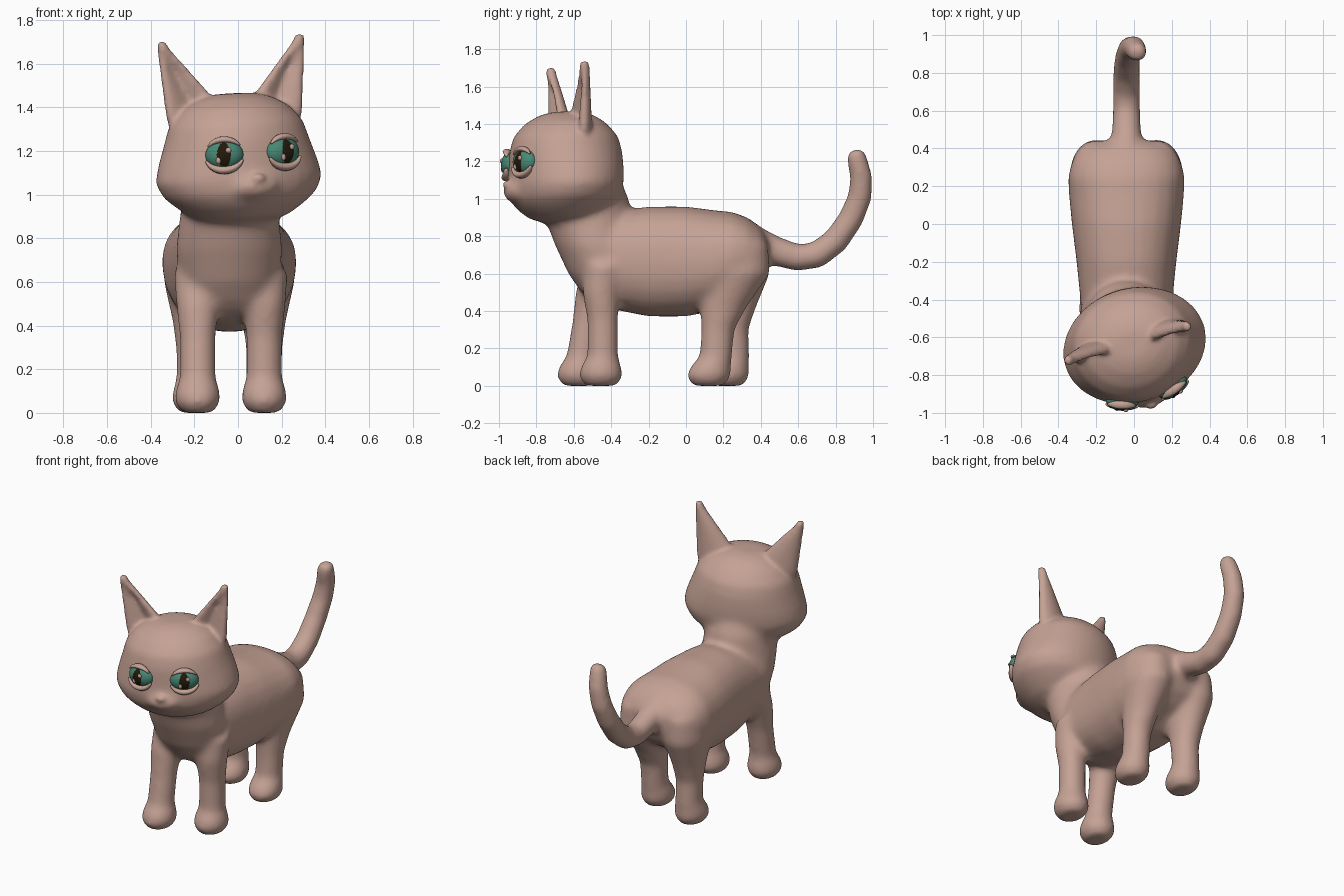
import bpy, bmesh, math
from mathutils import Matrix, Vector

if "Cube" in bpy.data.objects:
    bpy.data.objects.remove(bpy.data.objects["Cube"])


def material(name, col):
    m = bpy.data.materials.new(name)
    m.diffuse_color = (*col, 1)
    m.use_nodes = True
    m.node_tree.nodes["Principled BSDF"].inputs["Base Color"].default_value = m.diffuse_color
    return m


SKIN = material("dusty_pink_skin", (0.56, 0.36, 0.30))
GREEN = material("eye_green", (0.065, 0.25, 0.18))
DARK = material("pupil_brown", (0.017, 0.010, 0.004))

CX = -0.04  # body centre line
# Head frame: turned to one side and slightly rolled
HEAD = (Matrix.Translation((0.005, -0.645, 1.05)) @ Matrix.Rotation(math.radians(16), 4, 'Z')
        @ Matrix.Rotation(math.radians(-3), 4, 'Y') @ Matrix.Translation((0, 0, -1.05)))


def ring(c, u, v, n=24, p=1.0):
    """Closed (super)ellipse around c with half axes u and v."""
    f = lambda a: math.copysign(abs(a) ** p, a)
    return [Vector(c) + Vector(u) * f(math.cos(2 * math.pi * i / n))
            + Vector(v) * f(math.sin(2 * math.pi * i / n)) for i in range(n)]


def loft(bm, rings, mat=Matrix()):
    rows = [[bm.verts.new(mat @ p) for p in r] for r in rings]
    n = len(rows[0])
    for a, b in zip(rows, rows[1:]):
        for i in range(n):
            bm.faces.new((a[i], a[(i + 1) % n], b[(i + 1) % n], b[i]))
    bm.faces.new(rows[0])
    bm.faces.new(rows[-1])


def ball(bm, c, size, mat=Matrix()):
    m = mat @ Matrix.Translation(c) @ Matrix.Diagonal((*size, 1))
    bmesh.ops.create_uvsphere(bm, u_segments=24, v_segments=16, radius=1, matrix=m)


def finish(bm, name, mats):
    bmesh.ops.recalc_face_normals(bm, faces=bm.faces)
    me = bpy.data.meshes.new(name)
    bm.to_mesh(me)
    bm.free()
    for m in mats:
        me.materials.append(m)
    ob = bpy.data.objects.new(name, me)
    bpy.context.collection.objects.link(ob)
    me.shade_smooth()
    return ob


def fuse(ob, voxel, repeats):
    """Merge overlapping volumes into one skin and relax it."""
    bpy.context.view_layer.objects.active = ob
    r = ob.modifiers.new("fuse", 'REMESH')
    r.mode, r.voxel_size, r.use_smooth_shade = 'VOXEL', voxel, True
    s = ob.modifiers.new("relax", 'SMOOTH')
    s.factor, s.iterations = 0.5, repeats
    for name in ("fuse", "relax"):
        bpy.ops.object.modifier_apply(modifier=name)


bm = bmesh.new()

# Torso: y, half width, bottom, top
loft(bm, [ring((CX, y, (b + t) / 2), (w, 0, 0), (0, 0, (t - b) / 2), p=0.88) for y, w, b, t in (
    (-0.60, 0.12, 0.56, 0.75), (-0.52, 0.20, 0.46, 0.85), (-0.40, 0.245, 0.41, 0.93),
    (-0.20, 0.265, 0.37, 0.96), (0.0, 0.29, 0.37, 0.96), (0.15, 0.305, 0.40, 0.94),
    (0.25, 0.31, 0.46, 0.93), (0.33, 0.29, 0.50, 0.90), (0.40, 0.24, 0.56, 0.85),
    (0.44, 0.15, 0.64, 0.79))])

# Chest and neck: z, y, half width, half depth
loft(bm, [ring((CX, y, z), (w, 0, 0), (0, d, 0)) for z, y, w, d in (
    (0.50, -0.43, 0.20, 0.13), (0.60, -0.43, 0.23, 0.20), (0.75, -0.48, 0.245, 0.22),
    (0.88, -0.52, 0.23, 0.23), (1.00, -0.515, 0.21, 0.21), (1.10, -0.53, 0.18, 0.18))])

# Legs: z, y offset, half width, half depth; one of each pair steps ahead
FRONT = ((0.0, 0, 0.07, 0.085), (0.05, 0, 0.107, 0.12), (0.10, 0, 0.103, 0.11),
         (0.16, 0.01, 0.083, 0.083), (0.35, 0.01, 0.083, 0.083), (0.5, 0, 0.10, 0.10),
         (0.65, 0.02, 0.11, 0.11))
REAR = ((0.0, 0, 0.07, 0.085), (0.05, 0, 0.105, 0.122), (0.10, 0.01, 0.10, 0.11),
        (0.16, 0.04, 0.083, 0.088), (0.3, 0.05, 0.085, 0.09), (0.42, 0.08, 0.10, 0.125),
        (0.6, 0.15, 0.14, 0.18), (0.76, 0.16, 0.125, 0.16))
for rows, x, y0, shift in ((FRONT, 0.16, -0.455, 0), (FRONT, -0.145, -0.455, -0.12),
                           (REAR, 0.16, 0.12, 0), (REAR, -0.16, 0.12, 0.10)):
    loft(bm, [ring((CX + x, y0 + dy + shift * (1 - min(1, z / 0.6) ** 2), z), (w, 0, 0), (0, d, 0))
              for z, dy, w, d in rows])

# Tail: x, y, z, radius
path = [(-0.04, 0.38, 0.76, 0.09), (-0.04, 0.48, 0.72, 0.08), (-0.04, 0.60, 0.685, 0.074),
        (-0.04, 0.70, 0.70, 0.074), (-0.04, 0.80, 0.775, 0.072), (-0.035, 0.88, 0.89, 0.069),
        (-0.02, 0.93, 1.01, 0.066), (0.0, 0.937, 1.12, 0.062), (0.015, 0.912, 1.22, 0.056),
        (0.02, 0.905, 1.262, 0.045)]
rings = []
for i, (x, y, z, r) in enumerate(path):
    a, b = path[max(i - 1, 0)], path[min(i + 1, len(path) - 1)]
    t = Vector((0, b[1] - a[1], b[2] - a[2])).normalized()
    rings.append(ring((x, y, z), (r, 0, 0), (0, -t.z * r, t.y * r)))
loft(bm, rings)

# Head: z, y, half width, half depth
loft(bm, [ring((0, y, z), (w, 0, 0), (0, d, 0), n=32) for z, y, w, d in (
    (0.87, 0, 0.13, 0.11), (0.90, -0.01, 0.22, 0.19), (0.95, -0.01, 0.295, 0.25),
    (1.00, -0.005, 0.355, 0.29), (1.07, 0, 0.39, 0.305), (1.15, 0.005, 0.37, 0.305),
    (1.25, 0.005, 0.335, 0.30), (1.33, 0.005, 0.31, 0.28), (1.40, 0.005, 0.25, 0.22),
    (1.445, 0.01, 0.17, 0.15), (1.465, 0.01, 0.09, 0.08))], HEAD)
# Muzzle
ball(bm, (0, -0.265, 1.04), (0.12, 0.075, 0.065), HEAD)
body = finish(bm, "body", [SKIN])
fuse(body, 0.015, 18)

# Nose and cupped ears are fused on afterwards, so they stay crisp
bm = bmesh.new()
bm.from_mesh(body.data)
ball(bm, (0, -0.325, 1.075), (0.034, 0.022, 0.022), HEAD)
for s in (-1, 1):
    rings = []
    for z, inner, outer, d in ((1.28, -0.01, 0.305, 0.075), (1.38, 0.05, 0.325, 0.07),
                               (1.46, 0.105, 0.332, 0.06), (1.58, 0.205, 0.342, 0.045),
                               (1.68, 0.29, 0.35, 0.032), (1.72, 0.312, 0.35, 0.026)):
        r = ring((0, 0, 0), ((outer - inner) / 2, 0, 0), (0, d, 0))
        for p in r:
            # front side is hollow toward the middle
            if p.y < 0:
                p.y *= 0.75 - 1.0 * (1 - abs(2 * p.x / (outer - inner))) * (z < 1.65)
            p.x = s * (p.x + (inner + outer) / 2)
            p.z = z
            p.y += 0.02
        rings.append(r)
    loft(bm, rings, HEAD)
old = body
body = finish(bm, "cat_body", [SKIN])
bpy.data.objects.remove(old)
fuse(body, 0.012, 5)

# Eyes, highlights and eyelids
for s, side in ((-1, "right"), (1, "left")):
    EYE = (HEAD @ Matrix.Translation((s * 0.138, -0.262, 1.19))
           @ Matrix.Rotation(math.radians(19 * s), 4, 'Z'))
    RX, RY, RZ = 0.087, 0.052, 0.068

    bm = bmesh.new()
    bmesh.ops.create_uvsphere(bm, u_segments=64, v_segments=48, radius=1,
                              matrix=Matrix.Rotation(math.pi / 2, 4, 'X'))
    for f in bm.faces:
        c = f.calc_center_median()
        # tall oval pupil on the front of the eyeball
        f.material_index = int(c.y < 0 and (c.x / 0.36) ** 2 + (c.z / 0.82) ** 2 < 1)
    bm.transform(EYE @ Matrix.Diagonal((RX, RY, RZ, 1)))
    finish(bm, side + "_eye", [GREEN, DARK])

    bm = bmesh.new()
    ball(bm, (0.022, -0.048, 0.02), (0.013, 0.009, 0.013), EYE)
    ball(bm, (-0.026, -0.045, -0.024), (0.011, 0.009, 0.016), EYE)
    finish(bm, side + "_eye_highlights", [SKIN])

    bm = bmesh.new()
    for start, end, rad, depth in ((35, 145, 0.015, -0.02), (200, 340, 0.019, -0.022)):
        rings = []
        for i in range(15):
            a = math.radians(start + (end - start) * i / 14)
            r = rad * (0.25 + 0.75 * math.sin(math.pi * i / 14))
            rad_dir = Vector((math.cos(a), 0, math.sin(a)))
            c = (1.03 * RX * rad_dir.x, depth, 1.03 * RZ * rad_dir.z)
            rings.append(ring(c, rad_dir * r, (0, r * 1.5, 0), n=12))
        loft(bm, rings, EYE)
    finish(bm, side + "_eyelids", [SKIN])
